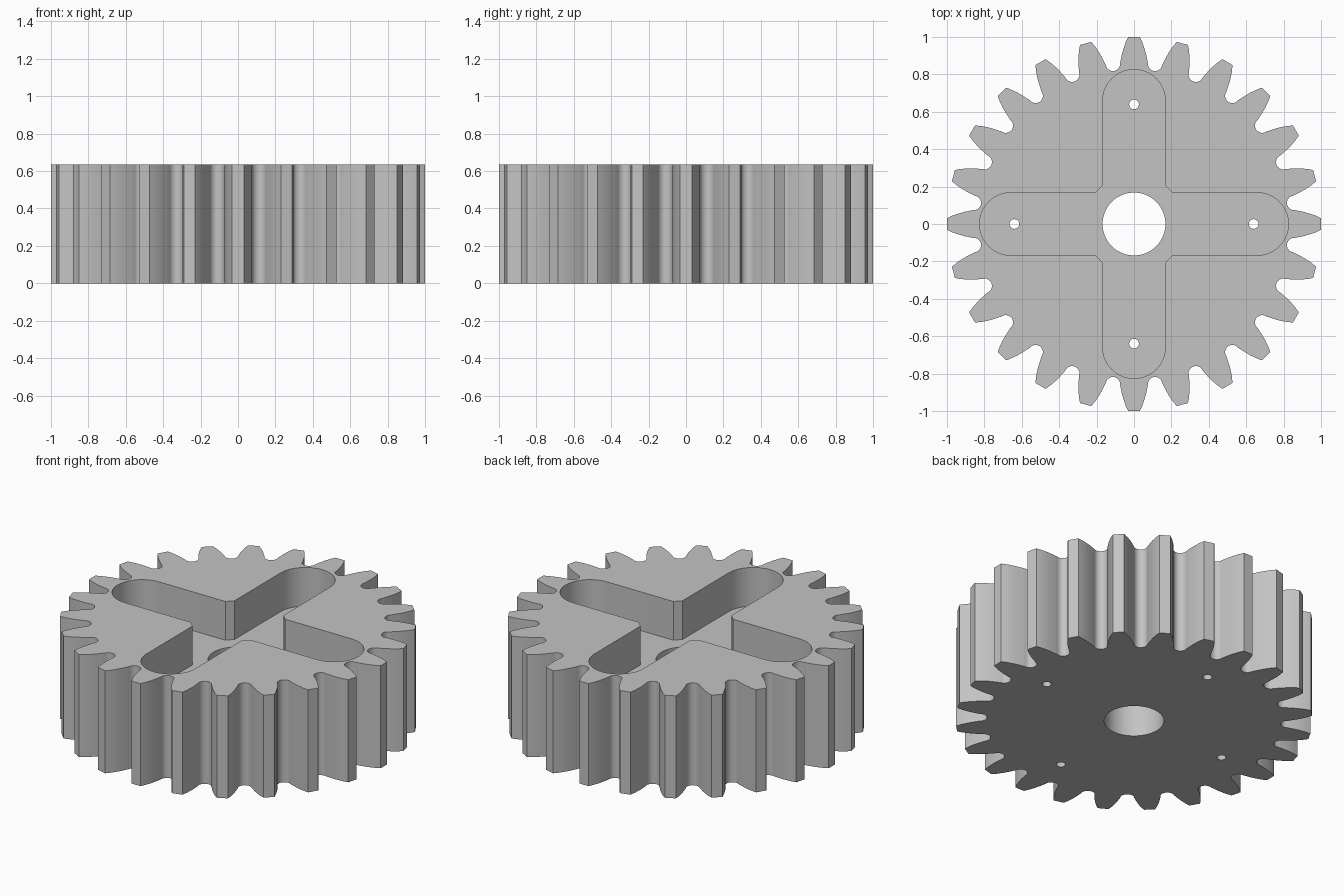
import bpy, bmesh
from math import sin, cos, pi, radians
from mathutils import Matrix, Vector

TEETH, HEIGHT, FLOOR = 24, 0.635, 0.395
ARM, ARM_END, CORNER = 0.168, 0.658, 0.205

cube = bpy.data.objects.get("Cube")
if cube:
    bpy.data.objects.remove(cube, do_unlink=True)

steel = bpy.data.materials.new("plain grey")
steel.use_nodes = True
grey = (0.55, 0.55, 0.55, 1)
steel.diffuse_color = grey
steel.node_tree.nodes["Principled BSDF"].inputs["Base Color"].default_value = grey


def arc(cx, cy, r, start, end, n):
    """Points along an arc, angles in degrees."""
    step = (end - start) / n
    return [Vector((cx + r * cos(radians(start + i * step)),
                    cy + r * sin(radians(start + i * step)))) for i in range(n + 1)]


def repeat(points, count):
    """Repeat an outline segment around the centre."""
    return [Matrix.Rotation(2 * pi * k / count, 2) @ p
            for k in range(count) for p in points]


def prism(name, outline, z0, z1):
    bm = bmesh.new()
    base = bm.faces.new([bm.verts.new((p.x, p.y, z0)) for p in outline])
    top = bmesh.ops.extrude_face_region(bm, geom=[base])["geom"]
    verts = [g for g in top if isinstance(g, bmesh.types.BMVert)]
    bmesh.ops.translate(bm, vec=(0, 0, z1 - z0), verts=verts)
    bmesh.ops.recalc_face_normals(bm, faces=bm.faces)
    mesh = bpy.data.meshes.new(name)
    bm.to_mesh(mesh)
    bm.free()
    mesh.materials.append(steel)
    obj = bpy.data.objects.new(name, mesh)
    bpy.context.collection.objects.link(obj)
    return obj


# Toothed body: one tooth plus the round gap after it, repeated
flank = [Vector(p) for p in ((0.875, 0.071), (0.905, 0.065), (0.935, 0.057),
                             (0.97, 0.045), (0.9995, 0.031))]
tooth = [Vector((p.x, -p.y)) for p in flank] + flank[::-1]
gap_turn = Matrix.Rotation(pi / TEETH, 2)
gap = [gap_turn @ p for p in arc(0.864, 0, 0.039, 270, 90, 10)]
gear = prism("gear_body", repeat(tooth + gap, TEETH), 0, HEIGHT)

# Cross-shaped pocket with round ends and cut inner corners
arm = ([Vector((CORNER, -ARM))] + arc(ARM_END, 0, ARM, -90, 90, 24)
       + [Vector((CORNER, ARM))])
cutters = [prism("pocket_cutter", repeat(arm, 4), FLOOR, HEIGHT + 0.1)]

# Shaft bore and four small pin holes
cutters.append(prism("bore_cutter", arc(0, 0, ARM, 0, 360, 64)[:-1], -0.1, HEIGHT + 0.1))
for k in range(4):
    hole = arc(0.64, 0, 0.026, 0, 360, 24)[:-1]
    turn = Matrix.Rotation(k * pi / 2, 2)
    cutters.append(prism("pin_hole_cutter", [turn @ p for p in hole], -0.1, HEIGHT + 0.1))

bpy.ops.object.select_all(action='DESELECT')
bpy.context.view_layer.objects.active = gear
gear.select_set(True)
for cutter in cutters:
    mod = gear.modifiers.new("cut", 'BOOLEAN')
    mod.operation, mod.solver, mod.object = 'DIFFERENCE', 'EXACT', cutter
    bpy.ops.object.modifier_apply(modifier=mod.name)
    bpy.data.objects.remove(cutter, do_unlink=True)

bpy.ops.object.shade_smooth_by_angle(angle=radians(35))
